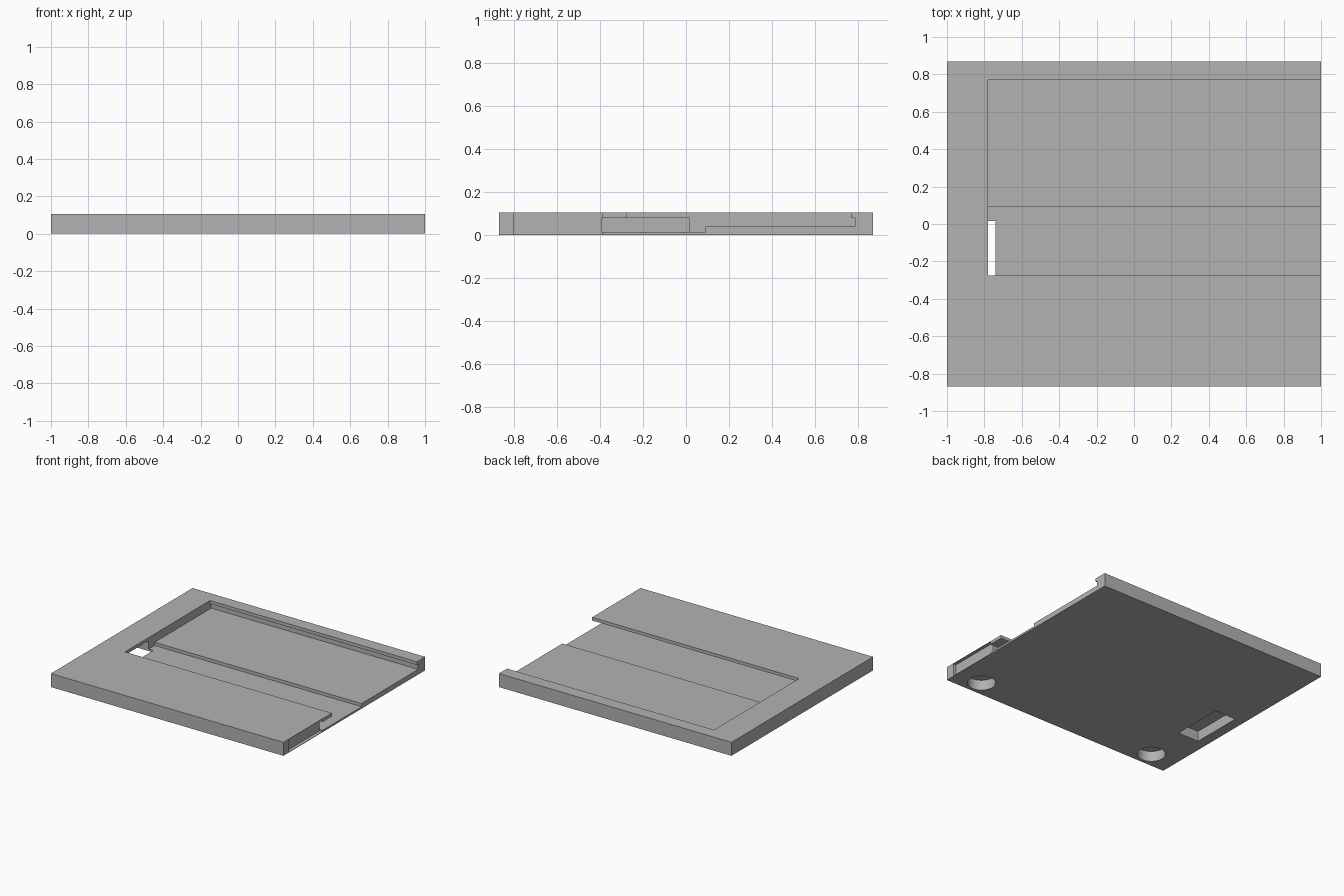
import bpy, bmesh, math

if "Cube" in bpy.data.objects:
    bpy.data.objects.remove(bpy.data.objects["Cube"], do_unlink=True)

grey = bpy.data.materials.new("plain_grey")
grey.use_nodes = True
grey.diffuse_color = (0.45, 0.45, 0.45, 1)
grey.node_tree.nodes["Principled BSDF"].inputs["Base Color"].default_value = grey.diffuse_color


def prism(name, outline, direction):
    """Extrude a closed outline of 3D points along a direction."""
    bm = bmesh.new()
    face = bm.faces.new([bm.verts.new(p) for p in outline])
    grown = bmesh.ops.extrude_face_region(bm, geom=[face])["geom"]
    moved = [v for v in grown if isinstance(v, bmesh.types.BMVert)]
    bmesh.ops.translate(bm, verts=moved, vec=direction)
    bmesh.ops.recalc_face_normals(bm, faces=bm.faces)
    mesh = bpy.data.meshes.new(name)
    bm.to_mesh(mesh)
    bm.free()
    mesh.materials.append(grey)
    obj = bpy.data.objects.new(name, mesh)
    bpy.context.collection.objects.link(obj)
    return obj


def box(name, x0, x1, y0, y1, z0, z1):
    base = [(x0, y0, z0), (x1, y0, z0), (x1, y1, z0), (x0, y1, z0)]
    return prism(name, base, (0, 0, z1 - z0))


def round_hole(name, x, y, radius, depth, sides=48):
    angles = [2 * math.pi * i / sides for i in range(sides)]
    ring = [(x + radius * math.cos(a), y + radius * math.sin(a), -0.1) for a in angles]
    return prism(name, ring, (0, 0, depth + 0.1))


# Flat base slab
plate = box("base_plate", -1, 1, -0.87, 0.87, 0, 0.105)

# Stepped, undercut channel that opens through the side
channel = [(-0.39, 0.015), (0.09, 0.015), (0.09, 0.04), (0.785, 0.04), (0.785, 0.08),
           (0.77, 0.08), (0.77, 0.2), (-0.275, 0.2), (-0.275, 0.08), (-0.39, 0.08)]
cutters = [prism("channel_cutter", [(-0.78, y, z) for y, z in channel], (2, 0, 0))]

# Pocket in the underside that breaks into the channel
cutters.append(box("pocket_cutter", -0.92, -0.74, -0.39, 0.017, -0.1, 0.08))

# Shallow recess in the open side
cutters.append(box("side_recess_cutter", 0.975, 1.1, -0.8, -0.39, 0.004, 0.102))

# Pair of blind round holes in the underside
for side, x in (("left", 0.785), ("right", -0.785)):
    cutters.append(round_hole(side + "_hole_cutter", x, -0.745, 0.1, 0.08))

# Cut every opening, then bake the result
for cutter in cutters:
    cutter.hide_render = True
    cut = plate.modifiers.new(cutter.name, "BOOLEAN")
    cut.operation = "DIFFERENCE"
    cut.solver = "EXACT"
    cut.object = cutter

graph = bpy.context.evaluated_depsgraph_get()
plate.data = bpy.data.meshes.new_from_object(plate.evaluated_get(graph))
plate.modifiers.clear()
for cutter in cutters:
    bpy.data.objects.remove(cutter, do_unlink=True)

# Smooth walls in the round holes, sharp edges elsewhere
bpy.ops.object.select_all(action="DESELECT")
plate.select_set(True)
bpy.context.view_layer.objects.active = plate
bpy.ops.object.shade_smooth_by_angle(angle=math.radians(30))
